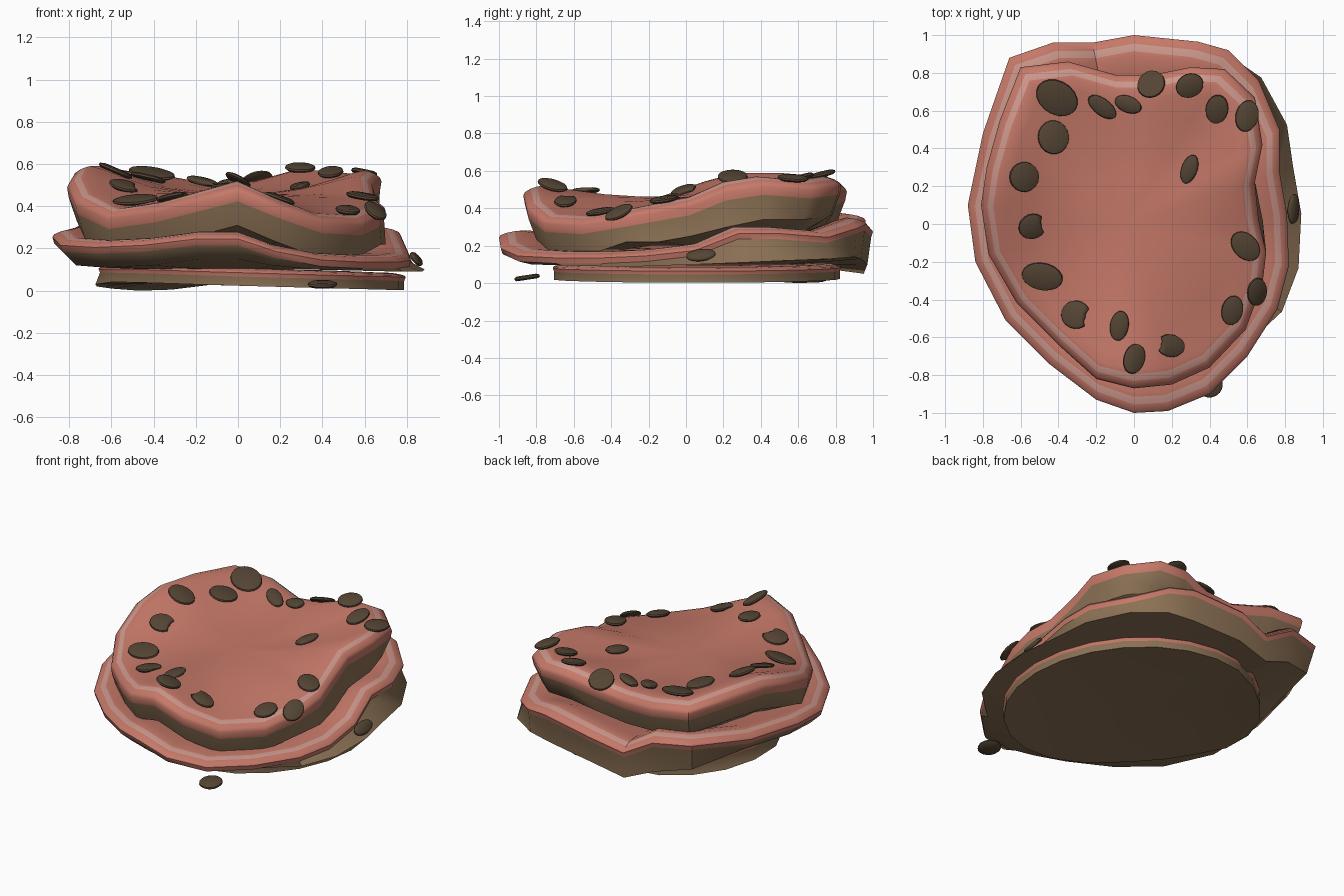
import bpy, bmesh, math, random
from mathutils import Vector, Matrix
from mathutils.bvhtree import BVHTree

if "Cube" in bpy.data.objects:
    bpy.data.objects.remove(bpy.data.objects["Cube"])

random.seed(4)


def material(name, rgb):
    m = bpy.data.materials.new(name)
    m.diffuse_color = (*rgb, 1)
    m.use_nodes = True
    m.node_tree.nodes["Principled BSDF"].inputs["Base Color"].default_value = m.diffuse_color
    return m


PINK = material("pink_flesh", (0.56, 0.19, 0.14))
PALE = material("pale_stripe", (0.60, 0.31, 0.26))
BROWN = material("brown_underside", (0.26, 0.165, 0.09))
DARK = material("dark_chip", (0.09, 0.06, 0.035))


def finish(name, bm, mats, angle):
    bmesh.ops.recalc_face_normals(bm, faces=bm.faces)
    me = bpy.data.meshes.new(name)
    bm.to_mesh(me)
    bm.free()
    for m in mats:
        me.materials.append(m)
    ob = bpy.data.objects.new(name, me)
    bpy.context.collection.objects.link(ob)
    bpy.ops.object.select_all(action='DESELECT')
    ob.select_set(True)
    bpy.context.view_layer.objects.active = ob
    bpy.ops.object.shade_smooth_by_angle(angle=math.radians(angle))
    return ob


def slab(name, rim, centre, top_z, base_z, lip, drop, tuck, flare={}):
    """Wavy layer: dished top, striped rounded rim, brown tapering underside."""
    cx, cy = centre
    bm = bmesh.new()
    n = len(rim)

    def ring(s, zf):
        return [bm.verts.new((cx + (x - cx) * s, cy + (y - cy) * s, zf(z)))
                for x, y, z in rim]

    mix = lambda f: (lambda z: top_z + (z - top_z) * f)
    off = lambda d: (lambda z: z - d)
    rings = [ring(.3, mix(.06)), ring(.5, mix(.25)), ring(.68, mix(.6)),
             ring(.82, mix(.9)), ring(.89, off(0)), ring(.915, off(lip * .05)),
             ring(.955, off(lip * .2)), ring(.99, off(lip * .45)),
             ring(1, off(lip * .7)), ring(.99, off(lip * 1.3))]
    mats = [0, 0, 0, 0, 0, 1, 0, 0, 0]
    under = ring(tuck, off(drop))
    for i, (s, z) in flare.items():
        x, y, _ = rim[i]
        under[i].co = (cx + (x - cx) * s, cy + (y - cy) * s, z)
    rings += [under, ring(.6, lambda z: base_z)]
    mats += [2, 2]
    for a, b, m in zip(rings, rings[1:], mats):
        for i in range(n):
            j = (i + 1) % n
            bm.faces.new((a[i], a[j], b[j], b[i])).material_index = m
    for r, z, m in ((rings[0], top_z, 0), (rings[-1], base_z, 2)):
        c = bm.verts.new((cx, cy, z))
        for i in range(n):
            bm.faces.new((r[i], r[(i + 1) % n], c)).material_index = m
    return finish(name, bm, [PINK, PALE, BROWN], 42)


# Rim points (x, y, crest height), counter-clockwise from the front
top_rim = [(0, -.87, .52), (.2, -.85, .44), (.4, -.76, .37), (.59, -.56, .36),
           (.68, -.32, .40), (.70, -.15, .43), (.66, .02, .46), (.64, .22, .54),
           (.68, .42, .57), (.64, .67, .55), (.48, .82, .57), (.3, .83, .57),
           (.1, .79, .52), (-.1, .79, .50), (-.35, .86, .54), (-.6, .83, .57),
           (-.71, .55, .59), (-.78, .3, .59), (-.81, .1, .54), (-.77, -.16, .46),
           (-.62, -.42, .39), (-.4, -.64, .42), (-.2, -.82, .47)]
mid_rim = [(0, -1.0, .28), (.18, -.99, .22), (.4, -.9, .18), (.6, -.7, .17),
           (.76, -.45, .17), (.82, -.22, .18), (.81, .05, .21), (.77, .28, .30),
           (.77, .5, .30), (.66, .76, .28), (.5, .92, .33), (.34, .965, .35),
           (0, 1.0, .31), (-.22, .96, .25), (-.43, .96, .37), (-.66, .88, .38),
           (-.8, .48, .31), (-.88, .1, .29), (-.84, -.2, .25), (-.68, -.51, .24),
           (-.45, -.74, .25), (-.2, -.93, .28)]
low_rim = []
for i in range(24):
    a = math.tau * i / 24
    r = 1 - .16 * max(0, math.cos(a - math.radians(228))) ** 4
    low_rim.append((.055 + .74 * r * math.cos(a), .04 + .79 * r * math.sin(a),
                    .105 - .02 * math.cos(a)))

top = slab("top_layer", top_rim, (-.05, 0), .46, .2, .075, .21, .94,
           {4: (1.0, .22), 5: (1.0, .22), 6: (1.03, .25), 7: (1.0, .30),
            8: (.98, .34)})
mid = slab("middle_layer", mid_rim, (-.03, 0), .18, .1, .05, .13, .91,
           {1: (.91, .12), 2: (.92, .10), 3: (.95, .095),
            4: (1.03, .09), 5: (1.06, .09), 6: (1.09, .10), 7: (1.09, .11),
            8: (1.05, .12), 9: (1.02, .13), 10: (.98, .14), 11: (.97, .13),
            12: (.97, .10), 13: (.99, .05), 14: (.96, .13), 15: (.95, .17)})
low = slab("bottom_layer", low_rim, (.055, .04), .1, .04, .03, .083, .99,
           {8: (1.0, .005), 9: (1.0, 0), 10: (1.02, .01), 11: (1.02, .02),
            12: (1.02, .03)})


def chip(i, loc, normal, rx, ry, turn, bite=False):
    """Flat oval chip with a rounded edge, some with a bitten side."""
    bm = bmesh.new()
    rings = []
    for s, z in ((.85, -.012), (1, -.003), (.97, .006), (.75, .013)):
        ring = []
        for k in range(18):
            a = math.tau * k / 18
            r = s * (.68 if bite and k in (0, 1, 17) else 1)
            ring.append(bm.verts.new((rx * r * math.cos(a), ry * r * math.sin(a), z)))
        rings.append(ring)
    for a, b in zip(rings, rings[1:]):
        for k in range(18):
            j = (k + 1) % 18
            bm.faces.new((a[k], a[j], b[j], b[k]))
    bm.faces.new(rings[0])
    bm.faces.new(rings[-1])
    rot = Vector((0, 0, 1)).rotation_difference(normal).to_matrix().to_4x4()
    bm.transform(Matrix.Translation(loc) @ rot @ Matrix.Rotation(math.radians(turn), 4, 'Z'))
    finish(f"chip_{i:02d}", bm, [DARK], 50)


# Chips on the top surface: x, y, radii, turn, bitten
spots = [(-.41, .67, .12, .09, -35, 0), (-.17, .62, .09, .045, -38, 0),
         (-.03, .635, .075, .045, -20, 0), (.095, .735, .08, .075, 90, 0),
         (.295, .735, .075, .065, 30, 0), (.44, .61, .08, .06, 80, 0),
         (.595, .57, .085, .062, 75, 0), (-.43, .46, .09, .085, 100, 0),
         (-.585, .25, .085, .08, 0, 0), (-.54, -.01, .075, .07, 10, 1),
         (-.485, -.275, .11, .075, -10, 0), (-.305, -.48, .08, .075, -15, 1),
         (-.075, -.54, .08, .05, 80, 0), (-.005, -.715, .085, .06, 65, 0),
         (.19, -.645, .08, .06, 170, 1), (.295, .29, .08, .043, 70, 0),
         (.59, -.115, .09, .065, -45, 0), (.645, -.355, .08, .058, 100, 0),
         (.52, -.455, .08, .058, 80, 0)]
tree = BVHTree.FromObject(top, bpy.context.evaluated_depsgraph_get())
for i, (x, y, rx, ry, turn, bite) in enumerate(spots):
    hit, nrm, _, _ = tree.ray_cast(Vector((x, y, 2)), Vector((0, 0, -1)))
    nrm = nrm if nrm.z > 0 else -nrm
    tilt = Vector((random.uniform(-.12, .12), random.uniform(-.12, .12), 0))
    chip(i, hit + nrm * .014, (nrm + tilt).normalized(), rx, ry, turn, bool(bite))

# Loose chips beside the stack
chip(20, Vector((.4, -.85, .03)), Vector((0, -.15, 1)).normalized(), .07, .07, 20)
chip(21, Vector((.845, .08, .15)), Vector((.7, -.1, .65)).normalized(), .04, .08, 0)
